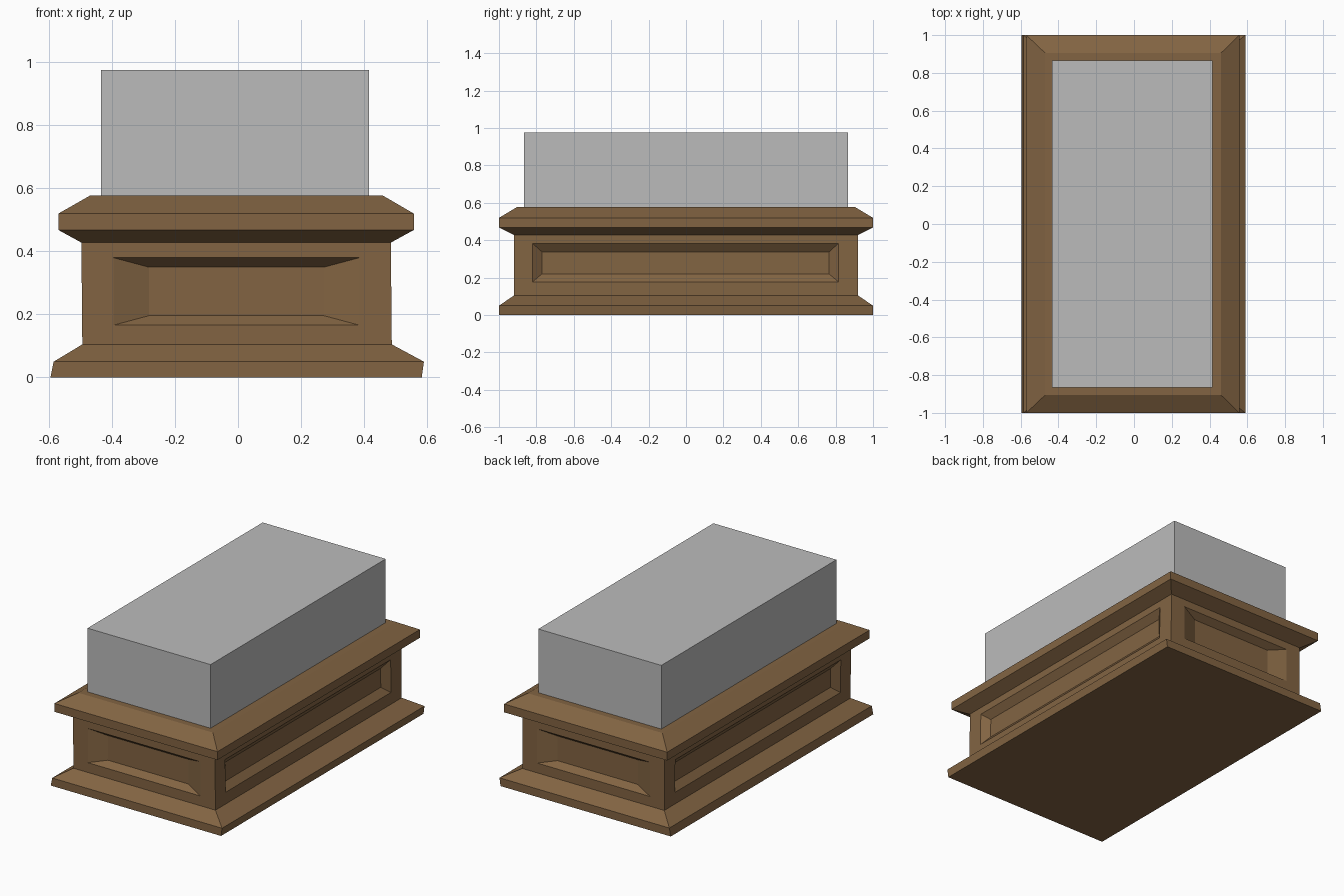
import bpy, bmesh

if "Cube" in bpy.data.objects:
    bpy.data.objects.remove(bpy.data.objects["Cube"])

def material(name, rgb):
    m = bpy.data.materials.new(name)
    m.diffuse_color = (*rgb, 1)
    m.use_nodes = True
    m.node_tree.nodes["Principled BSDF"].inputs["Base Color"].default_value = m.diffuse_color
    return m

wood = material("brown_wood", (0.224, 0.127, 0.055))
stone = material("grey", (0.5, 0.5, 0.5))

def loft(rings):
    """Closed solid through rectangular rings (z, x_min, x_max, y_half)."""
    bm = bmesh.new()
    loops = [[bm.verts.new(p) for p in ((a, -y, z), (b, -y, z), (b, y, z), (a, y, z))]
             for z, a, b, y in rings]
    for lo, hi in zip(loops, loops[1:]):
        for i in range(4):
            j = (i + 1) % 4
            bm.faces.new((lo[i], lo[j], hi[j], hi[i]))
    bm.faces.new(loops[0][::-1])
    bm.faces.new(loops[-1])
    bmesh.ops.recalc_face_normals(bm, faces=bm.faces)
    return bm

def finish(bm, name, mat):
    me = bpy.data.meshes.new(name)
    bm.to_mesh(me)
    bm.free()
    me.materials.append(mat)
    ob = bpy.data.objects.new(name, me)
    bpy.context.collection.objects.link(ob)

def inset_to(bm, face, centre, normal, lo, hi, z0, z1, depth):
    """Inset a wall face, then move its corners to the given rectangle and depth."""
    along, across = (0, 1) if abs(normal.y) > 0.5 else (1, 0)
    mid = face.calc_center_median()
    bmesh.ops.inset_individual(bm, faces=[face], thickness=0.02)
    for v in face.verts:
        z = z1 if v.co.z > mid.z else z0
        v.co[along] = hi if v.co[along] > mid[along] else lo
        v.co.z = z
        v.co[across] = centre[across] + (-depth - normal.z * (z - centre.z)) / normal[across]

# plinth body: foot moulding, wall, cornice
bm = loft([(0.0, -0.595, 0.583, 1.0), (0.05, -0.585, 0.59, 1.0),
           (0.105, -0.494, 0.488, 0.92), (0.428, -0.497, 0.485, 0.92),
           (0.468, -0.57, 0.558, 1.0), (0.52, -0.57, 0.558, 1.0),
           (0.577, -0.47, 0.46, 0.905)])

# recessed panels on the four walls
walls = [f for f in bm.faces
         if abs(f.normal.z) < 0.1 and 0.2 < f.calc_center_median().z < 0.35]
for f in walls:
    c, n = f.calc_center_median().copy(), f.normal.copy()
    if abs(n.y) > 0.5:      # front and back
        inset_to(bm, f, c, n, -0.395, 0.385, 0.166, 0.38, 0)
        inset_to(bm, f, c, n, -0.283, 0.273, 0.196, 0.35, 0.04)
    else:                   # long sides
        inset_to(bm, f, c, n, -0.82, 0.815, 0.178, 0.383, 0)
        inset_to(bm, f, c, n, -0.77, 0.765, 0.22, 0.338, 0.035)
finish(bm, "plinth", wood)

# block standing on the plinth
finish(loft([(0.57, -0.435, 0.416, 0.865), (0.975, -0.435, 0.416, 0.865)]), "top_block", stone)
